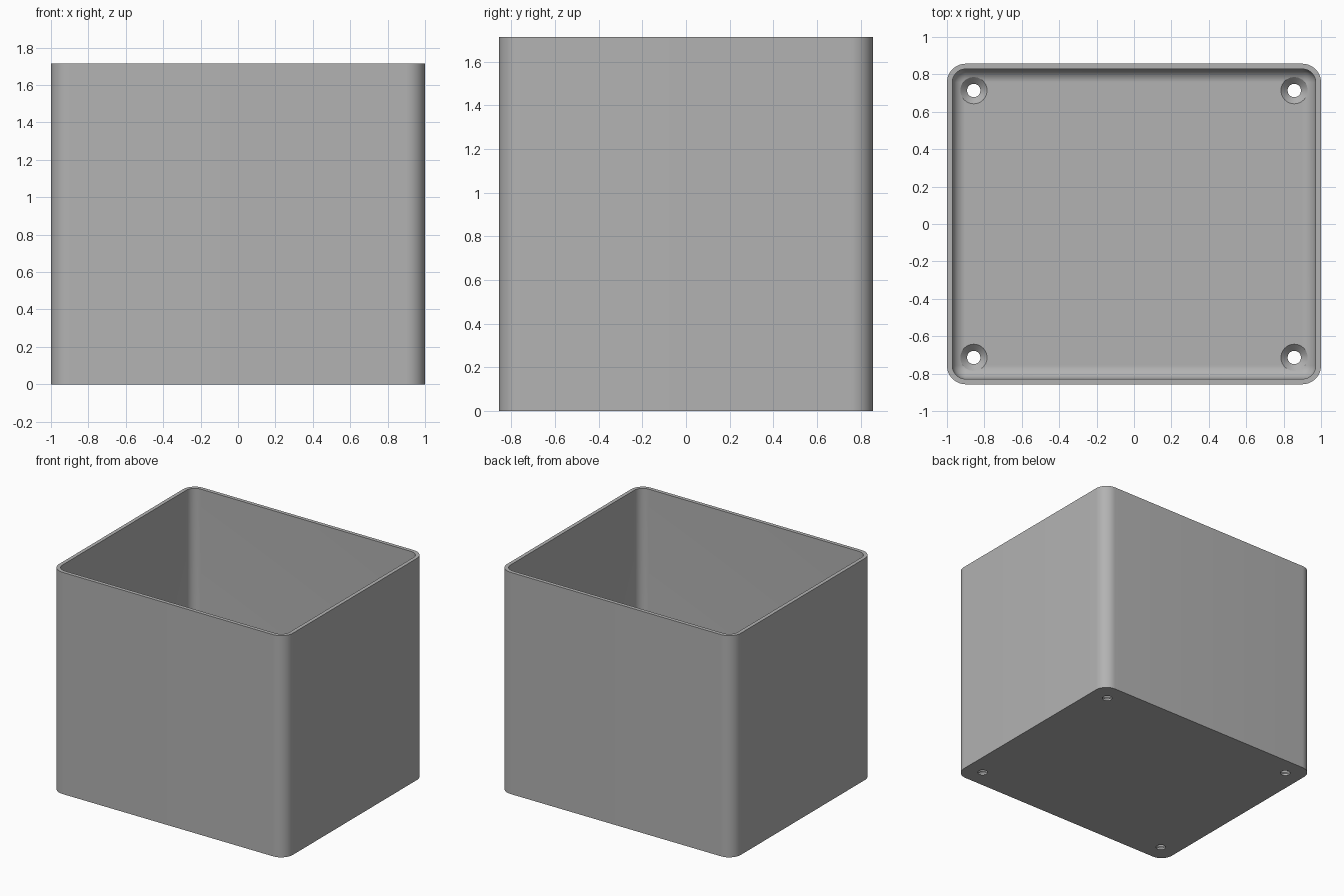
import bpy, bmesh, math

cube = bpy.data.objects.get("Cube")
if cube:
    bpy.data.objects.remove(cube)

HX, HY, H = 1.0, 0.857, 1.714      # half width, half depth, height
WALL, FLOOR = 0.0286, 0.05
R_OUT, R_IN = 0.1, 0.0714          # outer and inner corner radii
STEPS = 12

grey = bpy.data.materials.new("light_grey")
grey.use_nodes = True
colour = (0.45, 0.45, 0.45, 1)
grey.diffuse_color = colour
grey.node_tree.nodes["Principled BSDF"].inputs["Base Color"].default_value = colour


def rounded_ring(bm, inset, radius, z):
    """Rounded rectangle of vertices at height z."""
    ring = []
    cx, cy = HX - inset - radius, HY - inset - radius
    for quarter, (sx, sy) in enumerate([(1, 1), (-1, 1), (-1, -1), (1, -1)]):
        for i in range(STEPS + 1):
            a = (quarter + i / STEPS) * math.pi / 2
            ring.append(bm.verts.new((sx * cx + radius * math.cos(a),
                                      sy * cy + radius * math.sin(a), z)))
    return ring


def loft(bm, rings):
    """Skin closed rings together and cap both ends."""
    for a, b in zip(rings, rings[1:]):
        n = len(a)
        for i in range(n):
            j = (i + 1) % n
            bm.faces.new((a[i], a[j], b[j], b[i]))
    bm.faces.new(rings[0][::-1])
    bm.faces.new(rings[-1])


def make_object(name, bm):
    bmesh.ops.remove_doubles(bm, verts=bm.verts, dist=1e-5)
    bmesh.ops.recalc_face_normals(bm, faces=bm.faces)
    mesh = bpy.data.meshes.new(name)
    bm.to_mesh(mesh)
    bm.free()
    mesh.materials.append(grey)
    obj = bpy.data.objects.new(name, mesh)
    bpy.context.collection.objects.link(obj)
    return obj


# Open box: outer wall, rim, inner wall, then a fillet down to the floor
bm = bmesh.new()
rings = [rounded_ring(bm, 0, R_OUT, 0), rounded_ring(bm, 0, R_OUT, H),
         rounded_ring(bm, WALL, R_IN, H)]
for i in range(STEPS + 1):
    a = i / STEPS * math.pi / 2
    r = R_IN * math.cos(a)
    rings.append(rounded_ring(bm, WALL + R_IN - r, r,
                              FLOOR + R_IN * (1 - math.sin(a))))
loft(bm, rings)
box = make_object("open_box", bm)

# Countersunk screw holes in the four floor corners
HOLE, HEAD = 0.0357, 0.0714
profile = [(HOLE, -0.1), (HOLE, FLOOR - HEAD + HOLE), (HEAD, FLOOR), (HEAD, 0.2)]
bm = bmesh.new()
for sx in (-1, 1):
    for sy in (-1, 1):
        circles = []
        for radius, z in profile:
            circles.append([bm.verts.new((sx * 0.857 + radius * math.cos(t),
                                          sy * 0.714 + radius * math.sin(t), z))
                            for t in (k * math.tau / 40 for k in range(40))])
        loft(bm, circles)
drill = make_object("screw_hole_cutter", bm)
drill.hide_render = True
drill.hide_viewport = True

cut = box.modifiers.new("screw_holes", 'BOOLEAN')
cut.operation = 'DIFFERENCE'
cut.solver = 'EXACT'
cut.object = drill

# Apply the cut, drop the cutter, and smooth the rounded surfaces
bpy.ops.object.select_all(action='DESELECT')
bpy.context.view_layer.objects.active = box
box.select_set(True)
bpy.ops.object.modifier_apply(modifier=cut.name)
bpy.data.objects.remove(drill)
bpy.ops.object.shade_smooth_by_angle(angle=math.radians(30))
